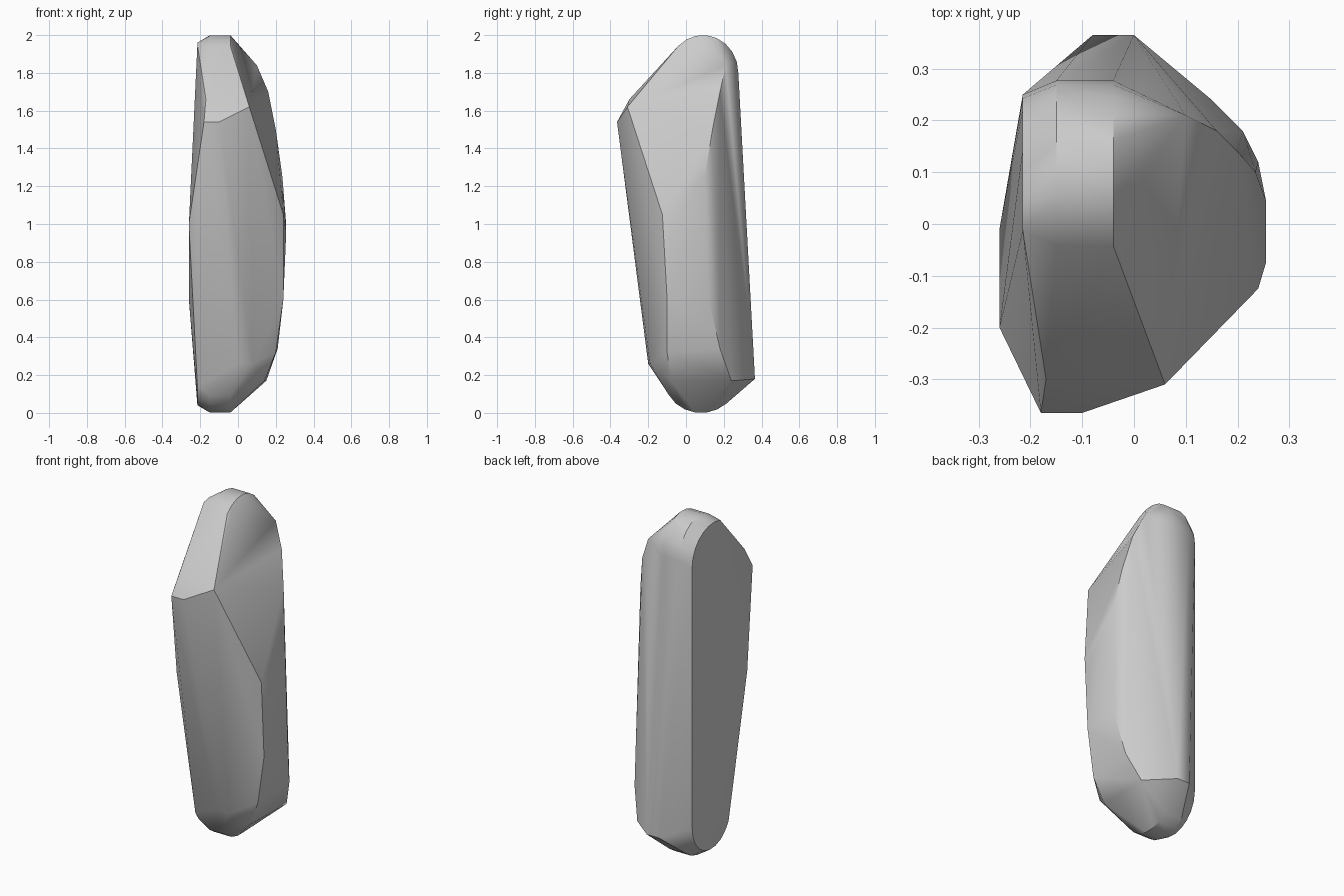
import bpy
import bmesh
from math import cos, sin, pi, radians

cube = bpy.data.objects.get("Cube")
if cube:
    bpy.data.objects.remove(cube, do_unlink=True)


def make_material(name, value):
    mat = bpy.data.materials.new(name)
    mat.use_nodes = True
    colour = (value, value, value, 1)
    mat.diffuse_color = colour
    mat.node_tree.nodes["Principled BSDF"].inputs["Base Color"].default_value = colour
    return mat


def arc(x, centre_y, centre_z, radius_y, radius_z, start, end, steps):
    """Points of an elliptical arc in a plane of constant x."""
    points = []
    for i in range(steps + 1):
        angle = start + (end - start) * i / steps
        points.append((x, centre_y + radius_y * cos(angle), centre_z + radius_z * sin(angle)))
    return points


# Flat left-over side: rounded rim at the top and the bottom, slight bulge between
rim = arc(-.215, .05, 1.77, .2, .19, 0, pi * .6, 7)
rim += arc(-.215, .07, .23, .18, .19, -pi * .85, 0, 9)
bulge = [(-.26, -.01, .6), (-.26, -.2, 1), (-.212, -.1, .38)]

# Rounded crown and foot, each the same arc at two depths
crown = []
foot = []
for x in (-.15, -.04):
    crown += arc(x, .09, 1.8, .187, .2, 0, pi * .75, 8)
    foot += arc(x, .08, .17, .19, .17, -pi * .85, -pi * .25, 6)

# Front shoulder ridge and lower front edge
front_ridge = [(-.18, -.365, 1.54), (-.1, -.365, 1.54), (.06, -.31, 1.62), (-.17, -.3, 1.66)]
front_hem = [(0, -.2, .26), (.08, -.19, .26)]

# Back lower corner
back_hem = [(-.08, .365, .18), (0, .365, .18)]

# Bowed outer side: one curve along its back edge, one along its front edge
outer_back = [(.1, .21, 1.84), (.16, .18, 1.7), (.2, .14, 1.5), (.235, .1, 1.25),
              (.255, .045, 1), (.24, .12, .6), (.21, .18, .34), (.15, .24, .17)]
outer_front = [(.24, -.125, 1.05), (.255, -.075, .95), (.24, -.1, .6),
               (.2, -.1, .32), (.14, -.08, .17)]

# Wrap all guide curves in one faceted shell
bm = bmesh.new()
for guide in (rim, bulge, crown, foot, front_ridge, front_hem, back_hem, outer_back, outer_front):
    for point in guide:
        bm.verts.new(point)
hull = bmesh.ops.convex_hull(bm, input=bm.verts[:])
loose = [v for v in bm.verts if not v.link_faces]
bmesh.ops.delete(bm, geom=loose, context='VERTS')
bmesh.ops.dissolve_limit(bm, angle_limit=radians(2), verts=bm.verts[:], edges=bm.edges[:])
bmesh.ops.recalc_face_normals(bm, faces=bm.faces[:])

mesh = bpy.data.meshes.new("stone_body")
bm.to_mesh(mesh)
bm.free()
mesh.materials.append(make_material("stone grey", .6))
stone = bpy.data.objects.new("stone_body", mesh)
bpy.context.collection.objects.link(stone)

# Soft shading across shallow facets, crisp ridges elsewhere
bpy.ops.object.select_all(action='DESELECT')
stone.select_set(True)
bpy.context.view_layer.objects.active = stone
bpy.ops.object.shade_smooth_by_angle(angle=radians(30))
